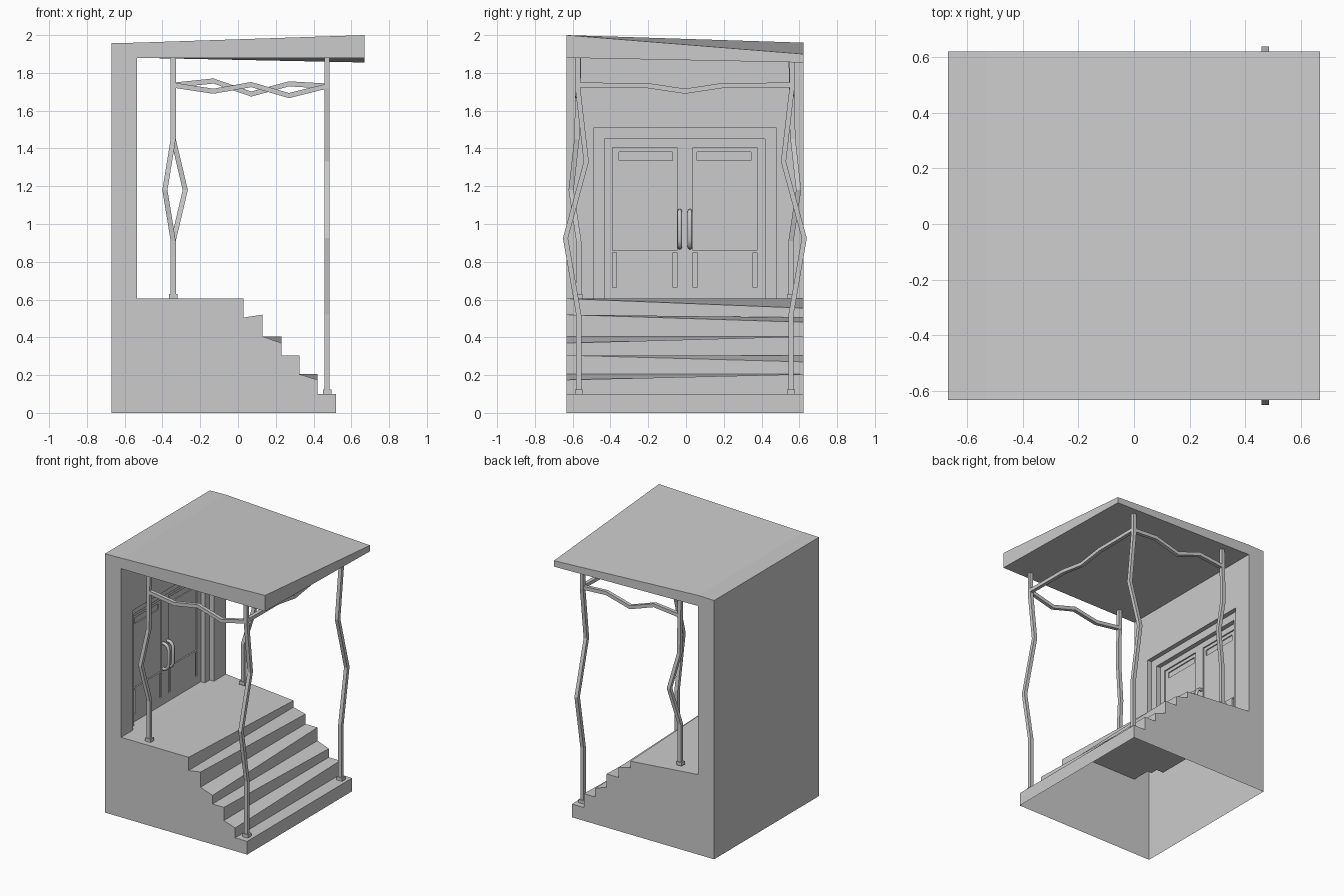
import bpy, bmesh
from mathutils import Vector

if "Cube" in bpy.data.objects:
    bpy.data.objects.remove(bpy.data.objects["Cube"])

C = -0.006                      # y of the symmetry plane
Y0, Y1 = C - 0.627, C + 0.627   # sides of the body
WALL, FLOOR = -0.535, 0.605     # door wall face and landing height


def finish(name, bm):
    bmesh.ops.remove_doubles(bm, verts=bm.verts, dist=1e-5)
    bmesh.ops.recalc_face_normals(bm, faces=bm.faces)
    me = bpy.data.meshes.new(name)
    bm.to_mesh(me)
    bm.free()
    ob = bpy.data.objects.new(name, me)
    bpy.context.collection.objects.link(ob)
    return ob


def face(bm, pts):
    return bm.faces.new([bm.verts.new(p) for p in pts])


def box(bm, lo, hi):
    ret = bmesh.ops.create_cube(bm, size=1)
    for v in ret["verts"]:
        v.co = [l + (c + 0.5) * (h - l) for c, l, h in zip(v.co, lo, hi)]


def sweep(name, path, axis, h=0.0135):
    """Square bar whose sections stay perpendicular to one axis."""
    a, b = [Vector([float(i == k) for i in range(3)]) * h for k in range(3) if k != axis]
    bm = bmesh.new()
    rings = [[bm.verts.new(Vector(p) + s * a + t * b)
              for s, t in ((-1, -1), (1, -1), (1, 1), (-1, 1))] for p in path]
    for r, q in zip(rings, rings[1:]):
        for i in range(4):
            j = (i + 1) % 4
            bm.faces.new((r[i], r[j], q[j], q[i]))
    bm.faces.new(rings[0])
    bm.faces.new(rings[-1])
    return finish(name, bm)


# Body shell: profile of (x, z on near side, z on far side), open underneath
prof = [(.52, 0, 0), (.52, .1, .1), (.42, .1, .1), (.42, .175, .205), (.325, .205, .205),
        (.325, .305, .27), (.23, .305, .305), (.23, .37, .405), (.13, .405, .405),
        (.13, .52, .48), (.03, .505, .505), (.03, .605, .555), (WALL, FLOOR, FLOOR),
        (WALL, 1.88, 1.88), (.67, 1.88, 1.855), (.67, 2, 1.9), (WALL, 1.96, 1.96),
        (-.67, 1.957, 1.957), (-.67, 0, 0)]
bm = bmesh.new()
for (x, a, b), (u, c, d) in zip(prof, prof[1:]):
    if not (x == u == WALL):
        face(bm, [(x, Y0, a), (x, Y1, b), (u, Y1, d), (u, Y0, c)])
face(bm, [(x, Y0, a) for x, a, b in prof])
face(bm, [(x, Y1, b) for x, a, b in prof])

# Stepped door surround: nested arches going back into the wall
arches = [(WALL, .627, 1.88), (WALL - .035, .482, 1.51), (WALL - .07, .425, 1.45)]
for (x, w, t), (u, v, s) in zip(arches, arches[1:]):
    inner = [(C - v, FLOOR), (C - v, s), (C + v, s), (C + v, FLOOR)]
    outer = [(C + w, FLOOR), (C + w, t), (C - w, t), (C - w, FLOOR)]
    face(bm, [(x, y, z) for y, z in inner + outer])
    for p, q in zip(inner, inner[1:] + inner[:1]):
        face(bm, [(x, *p), (x, *q), (u, *q), (u, *p)])
finish("porch_body", bm)

# Double door with sunk panels
DX = WALL - .07
bm = bmesh.new()
box(bm, (DX - .025, C - .425, FLOOR), (DX, C + .425, 1.45))
door = finish("double_door", bm)


def cut(name, rects, depth):
    bm = bmesh.new()
    for s in (-1, 1):
        for ya, yb, za, zb in rects:
            lo, hi = sorted((C + s * ya, C + s * yb))
            box(bm, (DX - depth, lo, za), (DX + .02, hi, zb))
    cutter = finish(name, bm)
    cutter.hide_render = True
    mod = door.modifiers.new(name, "BOOLEAN")
    mod.object, mod.operation, mod.solver = cutter, "DIFFERENCE", "EXACT"
    bpy.context.view_layer.objects.active = door
    bpy.ops.object.modifier_apply(modifier=name)
    bpy.data.objects.remove(cutter)


cut("panel_cutter", [(.042, .382, .86, 1.405), (.042, .064, .665, .85),
                     (.362, .382, .665, .85)], .01)
cut("slot_cutter", [(.065, .35, 1.335, 1.38)], .018)

# Door handles: bent round pipes
for s in (-1, 1):
    cu = bpy.data.curves.new("door_handle", "CURVE")
    cu.dimensions, cu.bevel_depth, cu.bevel_resolution = "3D", .012, 2
    cu.use_fill_caps = True
    sp = cu.splines.new("POLY")
    half = [(-.015, .875), (.02, .878), (.038, .89), (.048, .915)]
    pts = half + [(x, 1.945 - z) for x, z in reversed(half)]
    sp.points.add(len(pts) - 1)
    for p, (x, z) in zip(sp.points, pts):
        p.co = (DX + x, C + s * .027, z, 1)
    bpy.context.collection.objects.link(bpy.data.objects.new("door_handle", cu))

# Crooked posts with foot blocks
PY, BX, FX = .562, -.343, .472
for s, bend in ((-1, -.387), (1, -.279)):
    y = C + s * PY
    sweep("front_post", [(FX, C + s * (PY + d), z) for d, z in
                         ((0, .1), (0, .52), (.07, .925), (-.04, 1.33), (.005, 1.72),
                          (.005, 1.89))], 2)
    sweep("back_post", [(BX, y, FLOOR), (BX, y, .91), (bend, y + s * .04, 1.18),
                        (BX, y + s * .01, 1.45), (BX, y, 1.89)], 2)
    for x, z in ((FX, .1), (BX, FLOOR)):
        bm = bmesh.new()
        box(bm, (x - .023, y - .02, z), (x + .023, y + .02, z + .025))
        finish("post_foot", bm)

# Crooked beams under the roof
for s, zs in ((-1, (1.735, 1.703, 1.738, 1.68, 1.73)), (1, (1.735, 1.757, 1.688, 1.742, 1.73))):
    sweep("side_beam", [(x, C + s * (PY + .003), z) for x, z in zip((BX, -.13, .07, .27, FX), zs)], 0)
sweep("front_beam", [(FX, C + y, z) for y, z in
                     ((-.562, 1.735), (-.2, 1.733), (0, 1.703), (.2, 1.733), (.562, 1.735))], 1)
